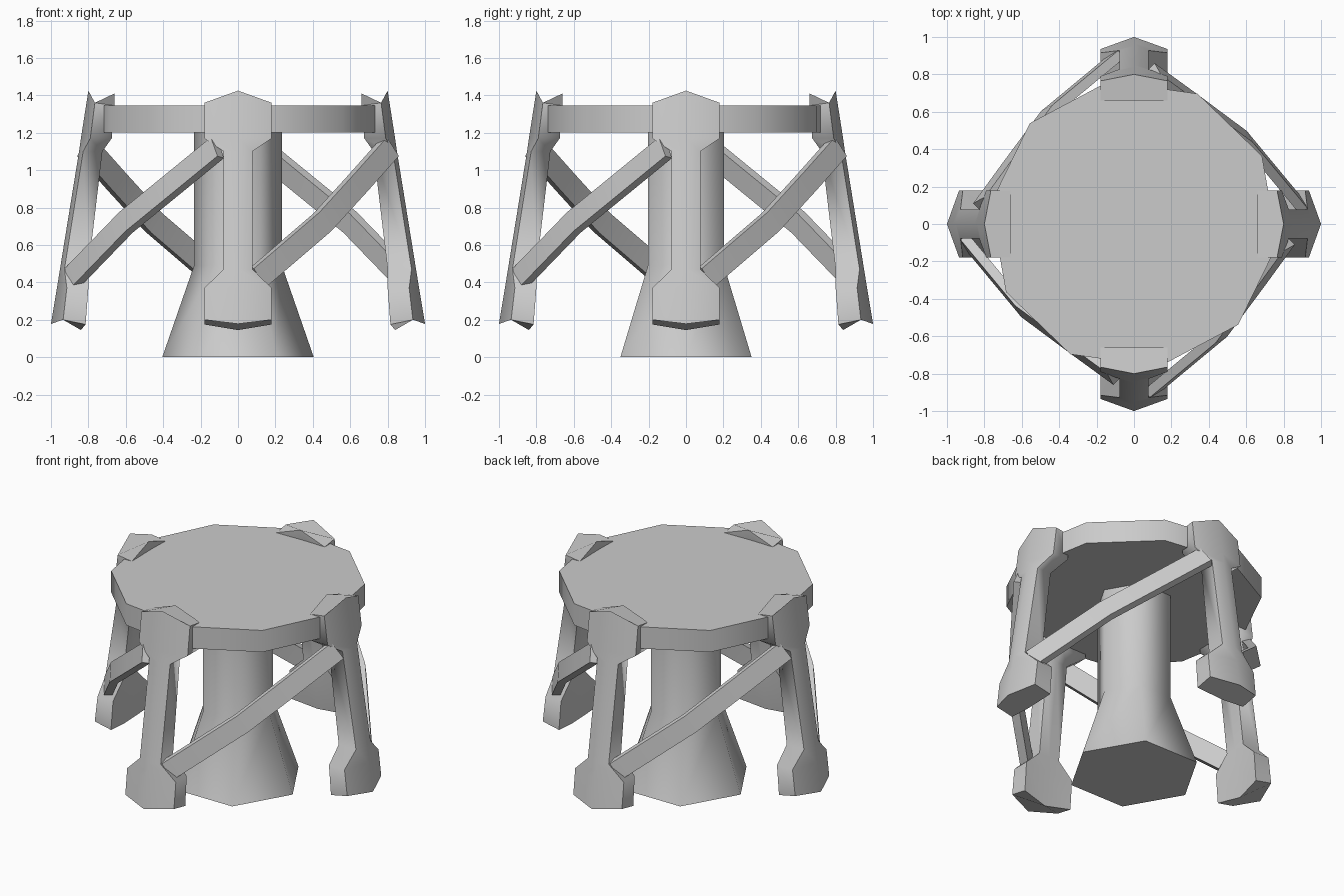
import bpy, bmesh
from math import radians, sin, cos
from mathutils import Vector, Matrix

cube = bpy.data.objects.get("Cube")
if cube:
    bpy.data.objects.remove(cube, do_unlink=True)

grey = bpy.data.materials.new("plain_grey")
grey.use_nodes = True
grey.diffuse_color = (0.6, 0.6, 0.6, 1)
grey.node_tree.nodes["Principled BSDF"].inputs["Base Color"].default_value = (0.6, 0.6, 0.6, 1)


def loft(name, rings, turn=0):
    """Skin a stack of closed rings, cap both ends and turn about z."""
    bm = bmesh.new()
    rows = [[bm.verts.new(p) for p in ring] for ring in rings]
    n = len(rows[0])
    for a, b in zip(rows, rows[1:]):
        for i in range(n):
            j = (i + 1) % n
            bm.faces.new((a[i], a[j], b[j], b[i]))
    bm.faces.new(rows[0])
    bm.faces.new(rows[-1])
    bmesh.ops.recalc_face_normals(bm, faces=bm.faces[:])
    bm.transform(Matrix.Rotation(radians(turn), 4, 'Z'))
    mesh = bpy.data.meshes.new(name)
    bm.to_mesh(mesh)
    bm.free()
    mesh.shade_smooth()
    mesh.set_sharp_from_angle(angle=radians(65))
    mesh.materials.append(grey)
    obj = bpy.data.objects.new(name, mesh)
    bpy.context.collection.objects.link(obj)
    return obj


def polygon(sides, radius, z, start=0):
    angles = [radians(start + 360 * i / sides) for i in range(sides)]
    return [(radius * cos(a), radius * sin(a), z) for a in angles]


def post_ring(w, ridge, flank, inner, back):
    """Symmetric ridged section; each point is a (y, z) pair."""
    return [(0, *ridge), (w, *flank), (w, *inner),
            (0, *back), (-w, *inner), (-w, *flank)]


def level(z, w, ridge, flank, inner):
    return post_ring(w, (ridge, z), (flank, z), (inner, z), (inner, z))


# Central column with flared foot, and the round top plate
loft("flared_column", [polygon(6, 0.405, 0), polygon(6, 0.235, 0.49), polygon(6, 0.235, 1.25)])
loft("top_plate", [polygon(10, 0.775, 1.2, 28), polygon(10, 0.775, 1.345, 28)])

# Leaning post: wide gabled head, slim shaft, wide foot
post = [
    post_ring(0.18, (-0.80, 1.425), (-0.765, 1.36), (-0.66, 1.345), (-0.66, 1.41)),
    level(1.17, 0.18, -0.84, -0.79, -0.675),
    level(1.10, 0.077, -0.85, -0.828, -0.725),
    level(0.47, 0.077, -0.952, -0.928, -0.80),
    level(0.37, 0.18, -0.968, -0.915, -0.80),
    post_ring(0.18, (-1.0, 0.178), (-0.935, 0.20), (-0.815, 0.175), (-0.84, 0.145)),
]

# Bent diagonal brace from one post's foot to the next post's head
path = [Vector(p) for p in ((0.10, -0.89, 0.42), (0.45, -0.60, 0.72),
                            (0.65, -0.33, 0.94), (0.81, -0.11, 1.12))]
brace = []
for i, p in enumerate(path):
    along = (path[min(i + 1, 3)] - path[max(i - 1, 0)]).normalized()
    out = Vector((0.6, -0.8, 0.1))
    out = (out - along * out.dot(along)).normalized() * 0.026
    wide = along.cross(out).normalized() * 0.062
    brace.append([p + out + wide, p + out - wide, p - out - wide, p - out + wide])

for side, turn in (("front", 0), ("left", 90), ("back", 180), ("right", 270)):
    loft(side + "_post", post, turn)
    loft(side + "_brace", brace, turn)
